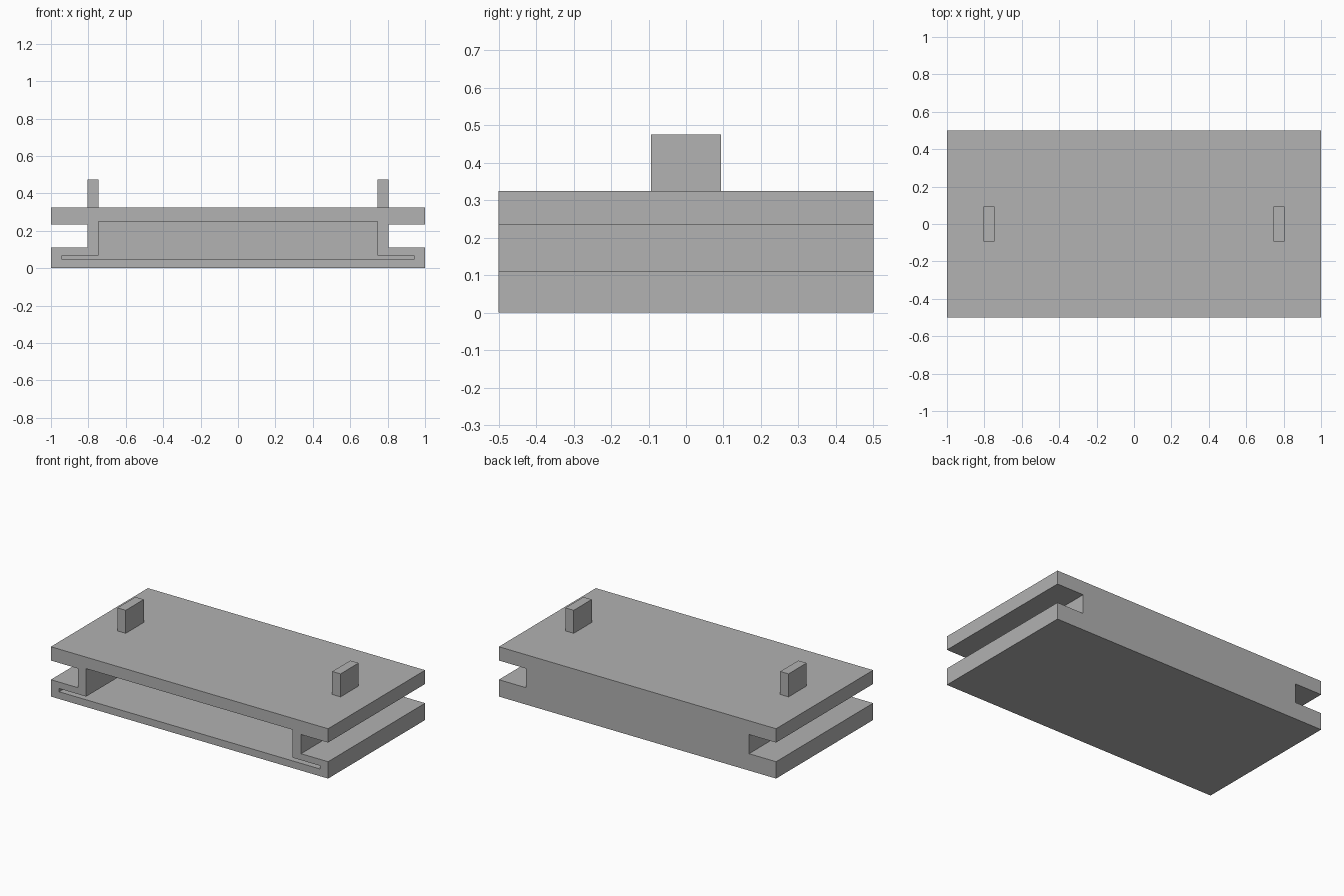
import bpy
import bmesh

cube = bpy.data.objects.get("Cube")
if cube:
    bpy.data.objects.remove(cube, do_unlink=True)

grey = bpy.data.materials.new("plain_grey")
grey.use_nodes = True
grey.diffuse_color = (0.445, 0.445, 0.445, 1)
grey.node_tree.nodes["Principled BSDF"].inputs["Base Color"].default_value = grey.diffuse_color


def extrude_profile(name, half, y0, y1):
    """Mirror a right-hand outline (x, z) listed bottom to top, and extrude it along y."""
    outline = half + [(-x, z) for x, z in reversed(half)]
    bm = bmesh.new()
    face = bm.faces.new([bm.verts.new((x, y0, z)) for x, z in outline])
    result = bmesh.ops.extrude_face_region(bm, geom=[face])
    moved = [v for v in result["geom"] if isinstance(v, bmesh.types.BMVert)]
    bmesh.ops.translate(bm, verts=moved, vec=(0, y1 - y0, 0))
    bmesh.ops.recalc_face_normals(bm, faces=bm.faces)
    mesh = bpy.data.meshes.new(name)
    bm.to_mesh(mesh)
    bm.free()
    mesh.materials.append(grey)
    obj = bpy.data.objects.new(name, mesh)
    bpy.context.collection.objects.link(obj)
    return obj


# Body: two wide plates joined by a narrower core
WEB, DEPTH, TOP = 0.805, 0.5, 0.325
body = extrude_profile("body", [(1, 0), (1, 0.11), (WEB, 0.11), (WEB, 0.235),
                                (1, 0.235), (1, TOP)], -DEPTH, DEPTH)

# Front pocket with a wide thin slot along its floor, closed at the back
pocket = extrude_profile("pocket_cutter", [(0.94, 0.047), (0.94, 0.068), (0.745, 0.068),
                                           (0.745, 0.25)], -DEPTH - 0.1, DEPTH - 0.06)
pocket.hide_render = True
pocket.hide_viewport = True
cut = body.modifiers.new("pocket", 'BOOLEAN')
cut.operation = 'DIFFERENCE'
cut.solver = 'EXACT'
cut.object = pocket

# Upright tabs on the top plate
for side, name in ((1, "left_tab"), (-1, "right_tab")):
    bpy.ops.mesh.primitive_cube_add(size=1, location=(side * 0.775, 0, TOP + 0.075))
    tab = bpy.context.object
    tab.name = name
    tab.scale = (0.06, 0.186, 0.15)
    tab.data.materials.append(grey)
